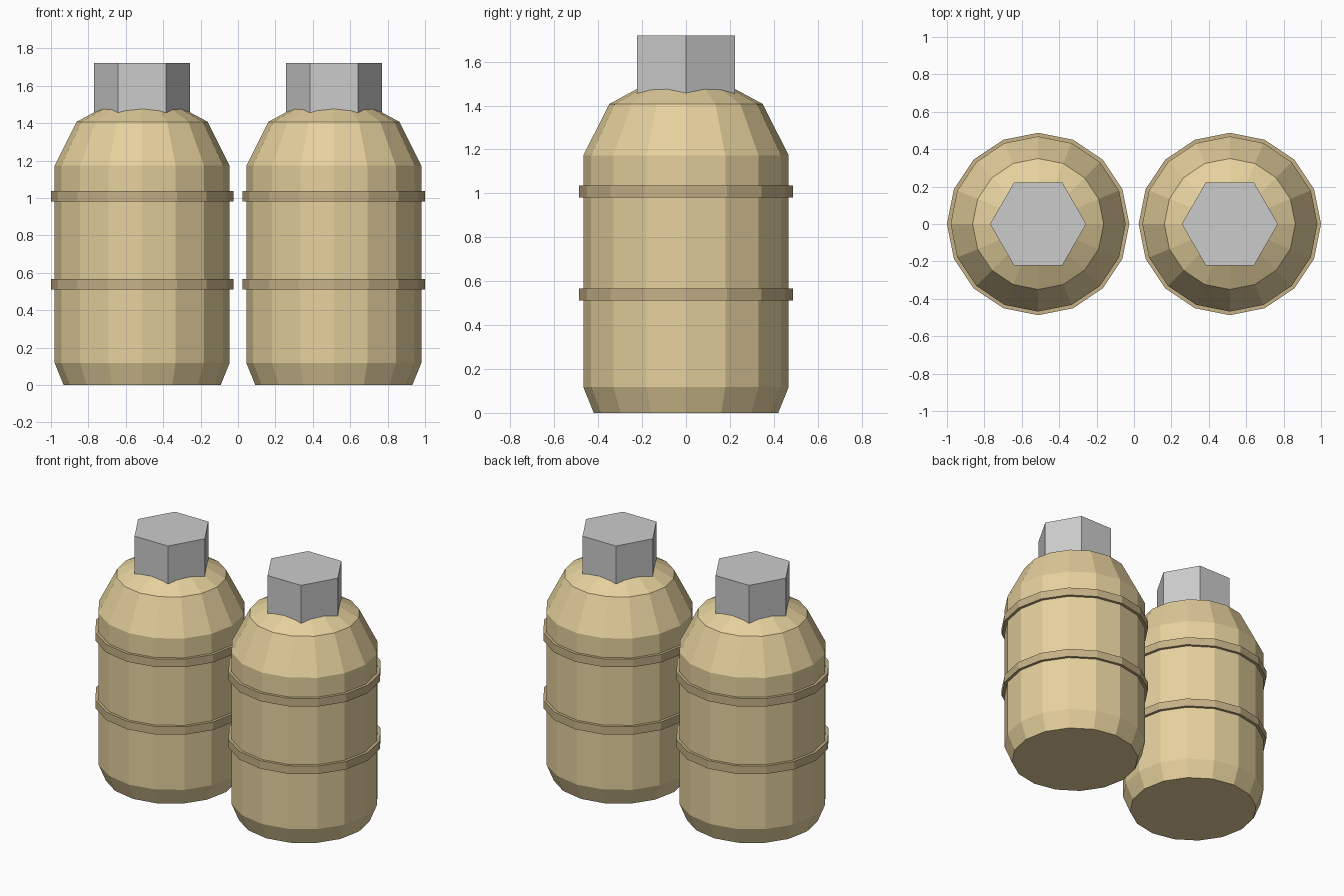
import bpy, bmesh
from math import cos, sin, tau

if "Cube" in bpy.data.objects:
    bpy.data.objects.remove(bpy.data.objects["Cube"])


def material(name, color):
    m = bpy.data.materials.new(name)
    m.diffuse_color = (*color, 1)
    m.use_nodes = True
    m.node_tree.nodes["Principled BSDF"].inputs["Base Color"].default_value = m.diffuse_color
    return m


def lathe(name, profile, sides, x, mat=None, closed=False):
    """Spin a (radius, z) profile about a vertical axis at x, with flat faces."""
    bm = bmesh.new()
    rings = [[bm.verts.new((r * cos(tau * i / sides), r * sin(tau * i / sides), z))
              for i in range(sides)] for r, z in profile]
    pairs = list(zip(rings, rings[1:]))
    if closed:
        pairs.append((rings[-1], rings[0]))
    else:
        bm.faces.new(rings[0][::-1])
        bm.faces.new(rings[-1])
    for a, b in pairs:
        for i in range(sides):
            j = (i + 1) % sides
            bm.faces.new((a[i], a[j], b[j], b[i]))
    bmesh.ops.recalc_face_normals(bm, faces=bm.faces)
    mesh = bpy.data.meshes.new(name)
    bm.to_mesh(mesh)
    bm.free()
    if mat:
        mesh.materials.append(mat)
    obj = bpy.data.objects.new(name, mesh)
    obj.location.x = x
    bpy.context.collection.objects.link(obj)
    return obj


tan = material("tan_paint", (0.79, 0.64, 0.34))
brown = material("brown_band", (0.56, 0.44, 0.24))

BODY = [(0.42, 0), (0.468, 0.118), (0.468, 1.172), (0.35, 1.407), (0.15, 1.515)]

for side, x in (("left", -0.5125), ("right", 0.5125)):
    # Tank body with chamfered base and sloped shoulders
    lathe(f"{side}_tank_body", BODY, 16, x, tan)
    # Raised straps
    for label, z in (("lower", 0.511), ("upper", 0.981)):
        band = [(0.46, z), (0.4875, z), (0.4875, z + 0.056), (0.46, z + 0.056)]
        lathe(f"{side}_{label}_band", band, 16, x, brown, closed=True)
    # Hexagonal cap
    lathe(f"{side}_hex_cap", [(0.257, 1.40), (0.257, 1.72)], 6, x)
